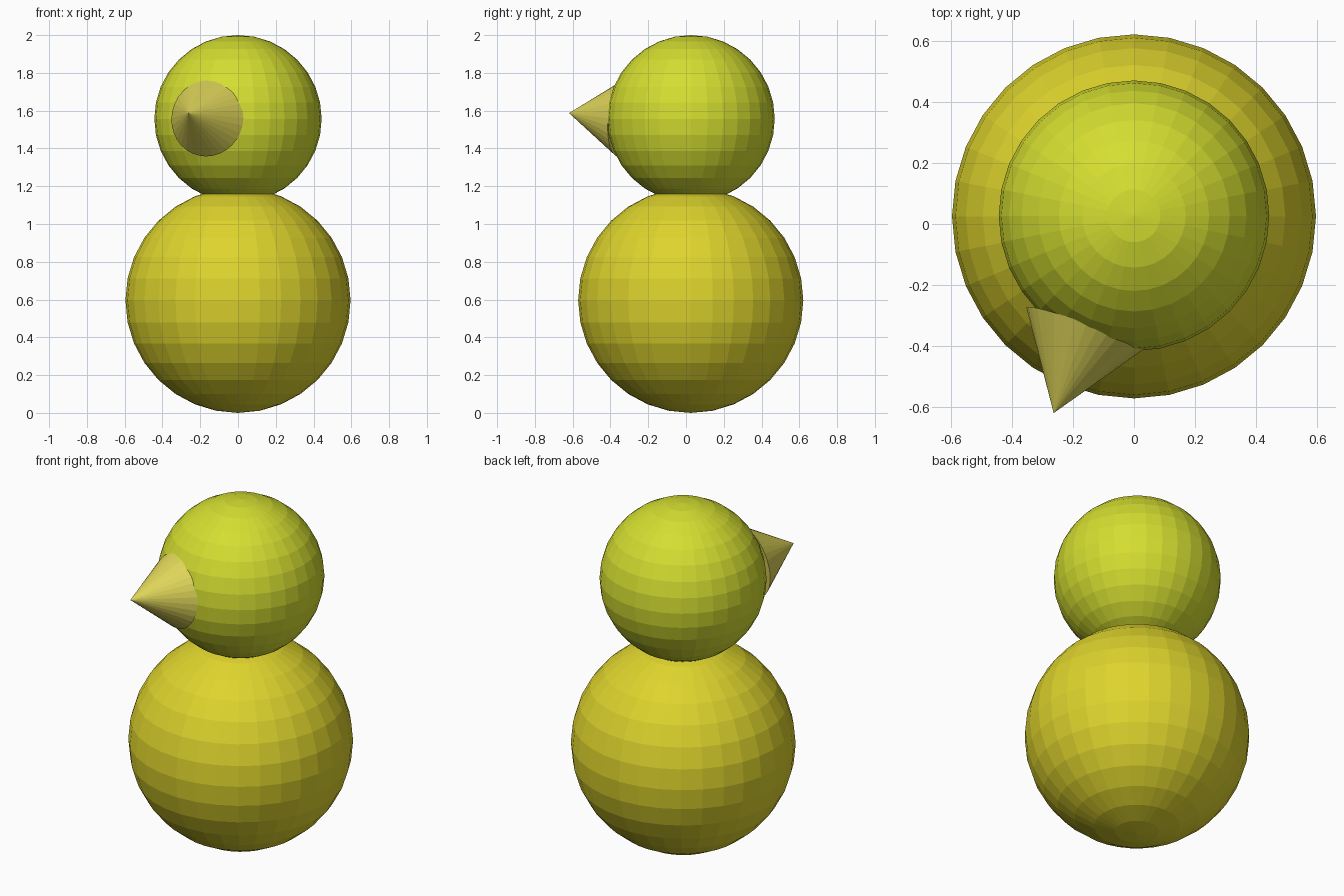
import bpy
from mathutils import Vector

if "Cube" in bpy.data.objects:
    bpy.data.objects.remove(bpy.data.objects["Cube"])


def paint(obj, name, color):
    obj.name = name
    mat = bpy.data.materials.new(name + "_color")
    mat.diffuse_color = (*color, 1)
    mat.use_nodes = True
    mat.node_tree.nodes["Principled BSDF"].inputs["Base Color"].default_value = mat.diffuse_color
    obj.data.materials.append(mat)


def ball(name, radius, center, color):
    bpy.ops.mesh.primitive_uv_sphere_add(
        segments=32, ring_count=16, radius=radius, location=center)
    paint(bpy.context.object, name, color)


# Stacked faceted balls
ball("body", 0.596, (0, 0.025, 0.596), (0.73, 0.66, 0.026))
ball("head", 0.443, (0, 0.027, 1.557), (0.66, 0.73, 0.03))

# Beak: cone aimed from its base centre to its tip
base = Vector((-0.162, -0.343, 1.560))
tip = Vector((-0.263, -0.619, 1.587))
axis = tip - base
bpy.ops.mesh.primitive_cone_add(
    vertices=32, radius1=0.203, radius2=0, depth=axis.length,
    location=(base + tip) / 2,
    rotation=axis.to_track_quat('Z', 'Y').to_euler())
paint(bpy.context.object, "beak", (0.73, 0.66, 0.1))
